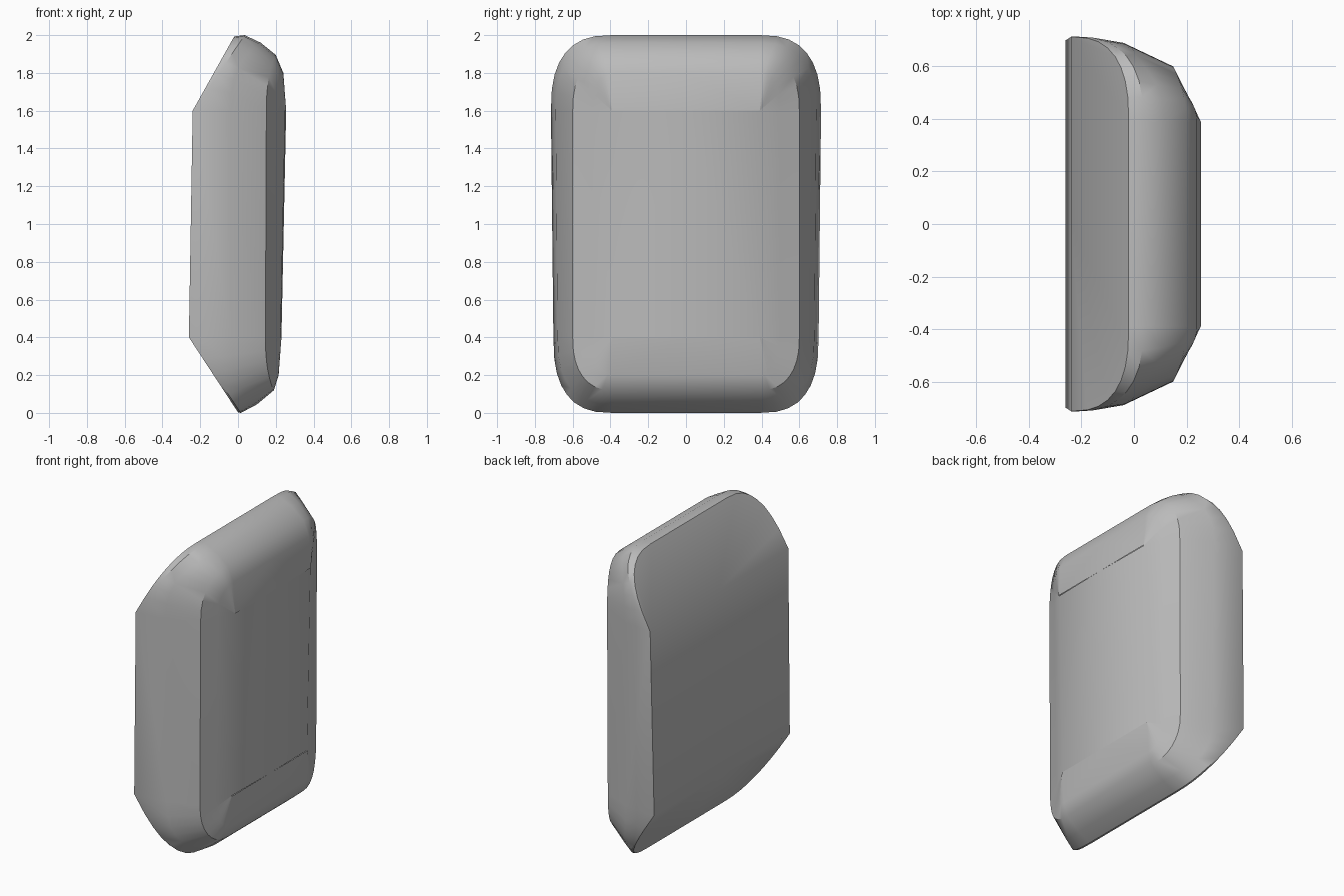
import bpy, bmesh
from math import sin, cos, pi

if "Cube" in bpy.data.objects:
    bpy.data.objects.remove(bpy.data.objects["Cube"])

grey = bpy.data.materials.new("plain_grey")
grey.use_nodes = True
grey.diffuse_color = (0.5, 0.5, 0.5, 1)
grey.node_tree.nodes["Principled BSDF"].inputs["Base Color"].default_value = (0.5, 0.5, 0.5, 1)

# Cross-sections from the back rim to the front panel
TOP = [(-0.02, 1.993), (0.035, 2.0), (0.12, 1.96), (0.2, 1.895), (0.24, 1.8), (0.255, 1.6)]      # x, z
BOTTOM = [(0.0, 0.003), (0.015, 0.0), (0.1, 0.045), (0.19, 0.12), (0.215, 0.2), (0.23, 0.4)]     # x, z
SIDE_UP = [(-0.24, 0.713), (-0.235, 0.715), (-0.04, 0.69), (0.15, 0.6), (0.2, 0.495), (0.25, 0.39)]  # x, y
SIDE_LOW = [(-0.26, 0.7), (-0.255, 0.702), (-0.04, 0.68), (0.145, 0.6), (0.185, 0.495), (0.225, 0.39)]
POWER = [0.77, 0.77, 0.8, 0.85, 0.9, 1]
CORNER_Y = 0.39
STEPS = 8


def section(end, side, base_z, t):
    """One section of a rounded corner, from the end (t=0) to the side (t=1)."""
    points = []
    for i, ((ex, ez), (sx, sy), p) in enumerate(zip(end, side, POWER)):
        s, c = sin(t * pi / 2) ** p, max(cos(t * pi / 2), 0) ** p
        y = CORNER_Y + (sy - CORNER_Y) * s
        z = base_z + (ez - base_z) * c
        # The rim stays on the slanted back planes
        k = c if i < 2 else 1 - s * s
        points.append((sx + (ex - sx) * k, y, z))
    return points


def middle(end):
    return [(x, 0, z) for x, z in end]


bm = bmesh.new()
arc = [i / STEPS for i in range(STEPS + 1)]
upper = [middle(TOP)] + [section(TOP, SIDE_UP, 1.6, t) for t in arc]
lower = [section(BOTTOM, SIDE_LOW, 0.4, t) for t in reversed(arc)] + [middle(BOTTOM)]
rows = [[bm.verts.new(p) for p in row] for row in upper + lower]

# Rounded shell around the edge
for a, b in zip(rows, rows[1:]):
    for i in range(len(a) - 1):
        bm.faces.new((a[i], a[i + 1], b[i + 1], b[i]))

# Front panel
n = len(upper)
bm.faces.new((rows[0][-1], rows[n - 1][-1], rows[n][-1], rows[-1][-1]))

# Back: flat panel and two slanted panels
back_up = bm.verts.new((SIDE_UP[0][0], 0, 1.6))
back_low = bm.verts.new((SIDE_LOW[0][0], 0, 0.4))
bm.faces.new([r[0] for r in rows[:n]] + [back_up])
bm.faces.new([r[0] for r in rows[n:]] + [back_low])
bm.faces.new((back_up, rows[n - 1][0], rows[n][0], back_low))

bmesh.ops.remove_doubles(bm, verts=bm.verts, dist=0.0005)
bmesh.ops.recalc_face_normals(bm, faces=bm.faces)
front = max(bm.faces, key=lambda f: f.calc_center_median().x)
if front.normal.x < 0:
    bmesh.ops.reverse_faces(bm, faces=bm.faces)

mesh = bpy.data.meshes.new("rounded_shell")
bm.to_mesh(mesh)
bm.free()
mesh.materials.append(grey)
shell = bpy.data.objects.new("rounded_shell", mesh)
bpy.context.collection.objects.link(shell)

# Second half
mirror = shell.modifiers.new("mirror", "MIRROR")
mirror.use_axis = (False, True, False)
mirror.merge_threshold = 0.001

bpy.ops.object.select_all(action="DESELECT")
shell.select_set(True)
bpy.context.view_layer.objects.active = shell
bpy.ops.object.modifier_apply(modifier="mirror")
bpy.ops.object.shade_smooth_by_angle(angle=0.6)
